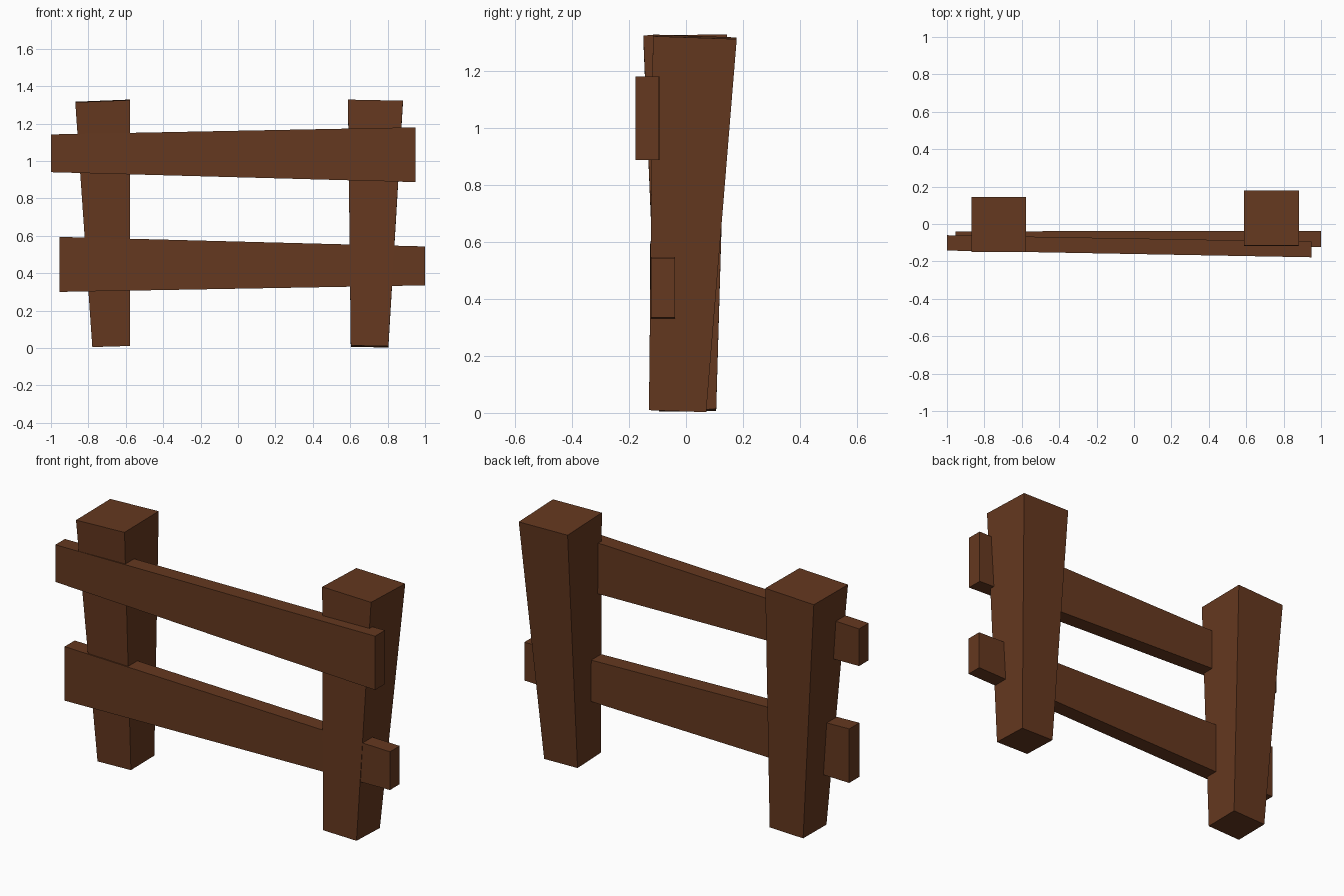
import bpy, bmesh
from mathutils import Vector

if "Cube" in bpy.data.objects:
    bpy.data.objects.remove(bpy.data.objects["Cube"])

wood = bpy.data.materials.new("brown_wood")
wood.diffuse_color = (0.13, 0.04, 0.014, 1)
wood.use_nodes = True
wood.node_tree.nodes["Principled BSDF"].inputs["Base Color"].default_value = wood.diffuse_color


def beam(name, ring_a, ring_b):
    """Tapered plank or post joining two four-cornered ends."""
    bm = bmesh.new()
    a = [bm.verts.new(p) for p in ring_a]
    b = [bm.verts.new(p) for p in ring_b]
    bm.faces.new(a)
    bm.faces.new(b)
    for i in range(4):
        j = (i + 1) % 4
        bm.faces.new((a[i], a[j], b[j], b[i]))
    bmesh.ops.recalc_face_normals(bm, faces=bm.faces)
    mesh = bpy.data.meshes.new(name)
    bm.to_mesh(mesh)
    bm.free()
    mesh.materials.append(wood)
    obj = bpy.data.objects.new(name, mesh)
    bpy.context.collection.objects.link(obj)
    return obj


def flat_end(x0, x1, y0, y1, z, tilt_x, tilt_y):
    """Horizontal end of a post, slightly tilted about its centre."""
    cx, cy = (x0 + x1) / 2, (y0 + y1) / 2
    return [Vector((x, y, z + tilt_x * (x - cx) + tilt_y * (y - cy)))
            for x, y in ((x0, y0), (x1, y0), (x1, y1), (x0, y1))]


def rail_end(x, y0, y1, z0, z1):
    """Upright end of a rail."""
    return [Vector((x, y, z)) for y, z in ((y0, z0), (y1, z0), (y1, z1), (y0, z1))]


# Posts, wider at the top and leaning a little
beam("left_post",
     flat_end(-0.779, -0.578, -0.095, 0.106, 0.009, 0.03, 0.01),
     flat_end(-0.87, -0.578, -0.15, 0.144, 1.321, 0.04, 0.01))
beam("right_post",
     flat_end(0.603, 0.804, -0.13, 0.071, 0.008, -0.02, -0.035),
     flat_end(0.588, 0.882, -0.116, 0.178, 1.32, -0.02, -0.035))

# Rails, tapering in opposite directions
beam("upper_rail",
     rail_end(-1.0, -0.142, -0.06, 0.94, 1.142),
     rail_end(0.95, -0.178, -0.094, 0.887, 1.18))
beam("lower_rail",
     rail_end(-0.955, -0.126, -0.039, 0.30, 0.594),
     rail_end(1.0, -0.122, -0.038, 0.335, 0.543))
